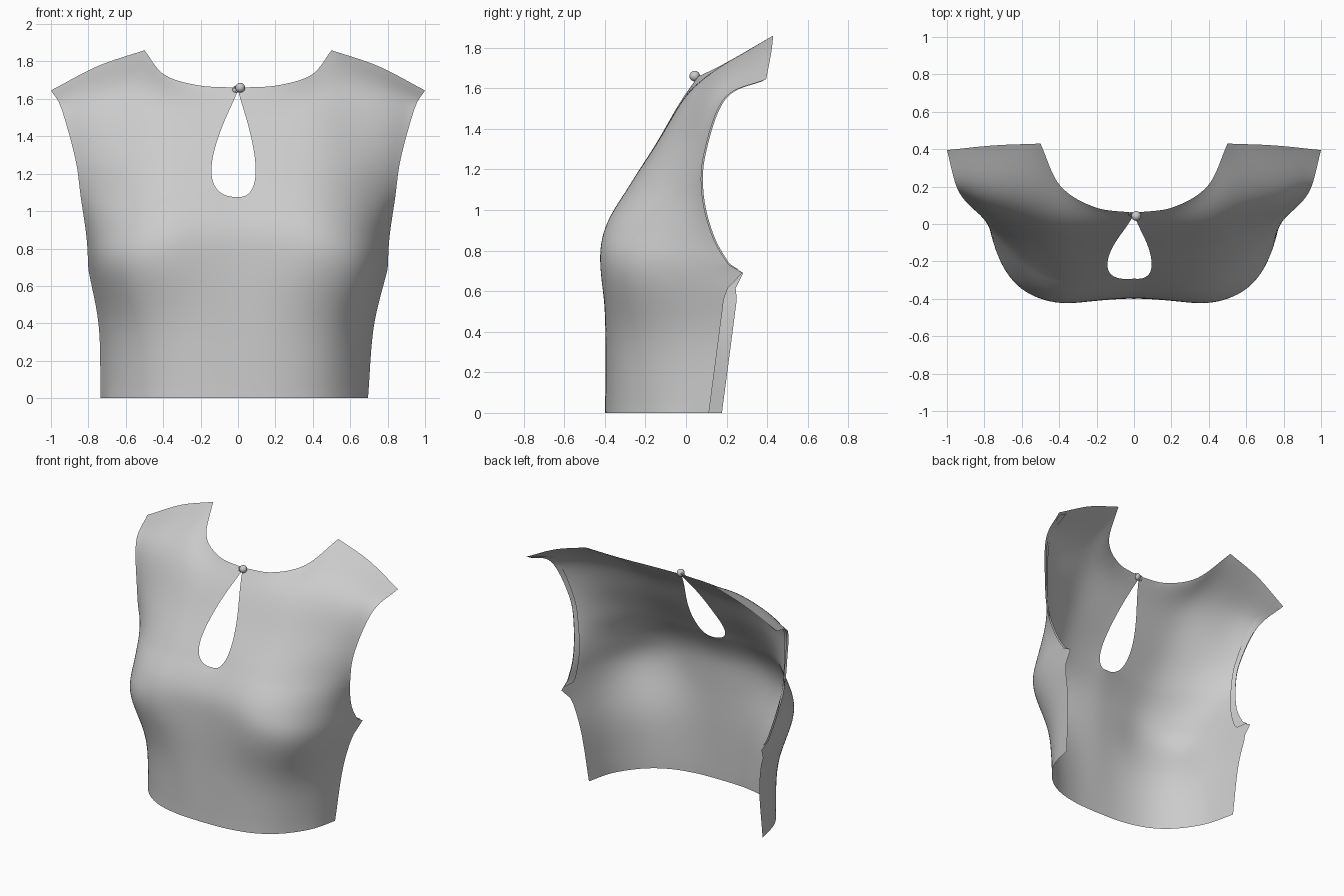
import bpy, bmesh, math
from mathutils import Vector

if "Cube" in bpy.data.objects:
    bpy.data.objects.remove(bpy.data.objects["Cube"])

# Guide lines of the right half, centre front to side edge, each from hem to top
COLS = [
    [(0, -.40, 0), (0, -.395, .38), (0, -.395, .70), (0, -.375, .92),
     (0, -.265, 1.12), (0, -.145, 1.33), (0, -.03, 1.53), (0, .06, 1.66)],
    [(.2, -.39, 0), (.2, -.395, .38), (.2, -.41, .70), (.2, -.39, .92),
     (.2, -.28, 1.12), (.2, -.145, 1.33), (.205, -.02, 1.54), (.21, .09, 1.672)],
    [(.39, -.34, 0), (.4, -.355, .38), (.42, -.425, .72), (.42, -.395, .92),
     (.42, -.265, 1.12), (.42, -.125, 1.34), (.405, .02, 1.59), (.395, .205, 1.73)],
    [(.54, -.235, 0), (.56, -.25, .38), (.63, -.335, .71), (.62, -.29, .91),
     (.61, -.17, 1.11), (.61, -.05, 1.34), (.56, .10, 1.65), (.5, .43, 1.86)],
    [(.66, -.06, 0), (.68, -.05, .38), (.75, -.11, .69), (.755, -.085, .89),
     (.76, -.03, 1.09), (.77, .025, 1.31), (.79, .14, 1.61), (.75, .42, 1.775)],
    [(.715, .145, 0), (.735, .195, .38), (.80, .235, .69), (.81, .135, .86),
     (.84, .08, 1.07), (.87, .09, 1.28), (.945, .19, 1.55), (1, .395, 1.645)],
]
COLS = [[Vector(p) for p in c] for c in COLS]


def spline(pts, t, corner=-1, w=0.0):
    """Smooth curve through pts; may turn sharply at one corner point."""
    i = min(int(t), len(pts) - 2)
    f = t - i
    b, c = pts[i], pts[i + 1]
    a = pts[i - 1] if i > 0 else 2 * b - c
    d = pts[i + 2] if i + 2 < len(pts) else 2 * c - b
    if i + 1 == corner:
        d = d.lerp(2 * c - b, w)
    if i == corner:
        a = a.lerp(2 * b - c, w)
    return b + .5 * f * ((c - a) + f * ((2 * a - 5 * b + 4 * c - d) + f * (3 * b - a - 3 * c + d)))


KEY_LOW, KEY_HIGH = 1.075, 1.65


def surface(s, u, v):
    """Point on the right (s=1) or left (s=-1) half of the bodice."""
    # teardrop opening: slide the sheet's inner edge away from the centre
    k = (spline(COLS[0], v).z - KEY_LOW) / (KEY_HIGH - KEY_LOW)
    if 0 < k < 1 and u < 3:
        start = .295 * k ** .4 * (1 - k) ** 1.2 * (1 - .2 * s) / .2
        u = start + u * (1 - start / 3)
    line = [spline(c, v) for c in COLS]
    # seam of the side sticks out in a small tip under the arm
    line[5] = spline(COLS[5], v, 2, 1)
    line[5].y += .045 * max(0, 1 - abs(v - 2) / .25)
    p = spline(line, u, 3, max(0, v - 6) ** 2)
    low = max(0, 1 - p.z / .7)
    return Vector((s * p.x - .02 * low * u / 5,
                   p.y - s * .032 * min(1, 5 * low) * (u / 5) ** 3, p.z))


def sheet(name, us, vs, sides=(1, -1), inset=0.0, relax=0):
    bm = bmesh.new()
    for s in sides:
        off = Vector((-s * inset, inset, 0))
        g = [[bm.verts.new(surface(s, u, v) + off) for u in us] for v in vs]
        for r0, r1 in zip(g, g[1:]):
            for i in range(len(us) - 1):
                q = [r0[i], r0[i + 1], r1[i + 1], r1[i]]
                bm.faces.new(q if s > 0 else q[::-1])
    bmesh.ops.remove_doubles(bm, verts=bm.verts, dist=1e-5)
    inner = [v for v in bm.verts if not v.is_boundary]
    for _ in range(relax):
        bmesh.ops.smooth_vert(bm, verts=inner, factor=.5,
                              use_axis_x=True, use_axis_y=True, use_axis_z=True)
    for f in bm.faces:
        f.smooth = True
    me = bpy.data.meshes.new(name)
    bm.to_mesh(me)
    bm.free()
    ob = bpy.data.objects.new(name, me)
    bpy.context.collection.objects.link(ob)
    return ob


# Bodice panel, with extra rows where the keyhole rounds off
kv = min((i / 1000 for i in range(3000, 5000)),
         key=lambda v: abs(spline(COLS[0], v).z - KEY_LOW))
rows = sorted([7 * i / 84 for i in range(85)] + [kv + .4 * (i / 12) ** 2.5 for i in range(13)])
sheet("bodice_front", [i / 8 for i in range(41)], rows, relax=24)

# Narrow facings inside the armholes
for s, side in ((1, "right"), (-1, "left")):
    sheet("armhole_facing_" + side, [4.75 + i / 16 for i in range(5)],
          [2.1 + 4.8 * i / 50 for i in range(51)], (s,), .008)

# Button and its loop at the neckline
bpy.ops.mesh.primitive_uv_sphere_add(segments=24, ring_count=14, radius=.026, location=(.012, .043, 1.66))
bpy.context.object.name = "neck_button"
bpy.ops.object.shade_smooth()
bpy.ops.mesh.primitive_torus_add(major_segments=24, minor_segments=8, major_radius=.016, minor_radius=.005,
                                 location=(-.01, .052, 1.652), rotation=(math.radians(60), 0, 0))
bpy.context.object.name = "button_loop"
bpy.ops.object.shade_smooth()
